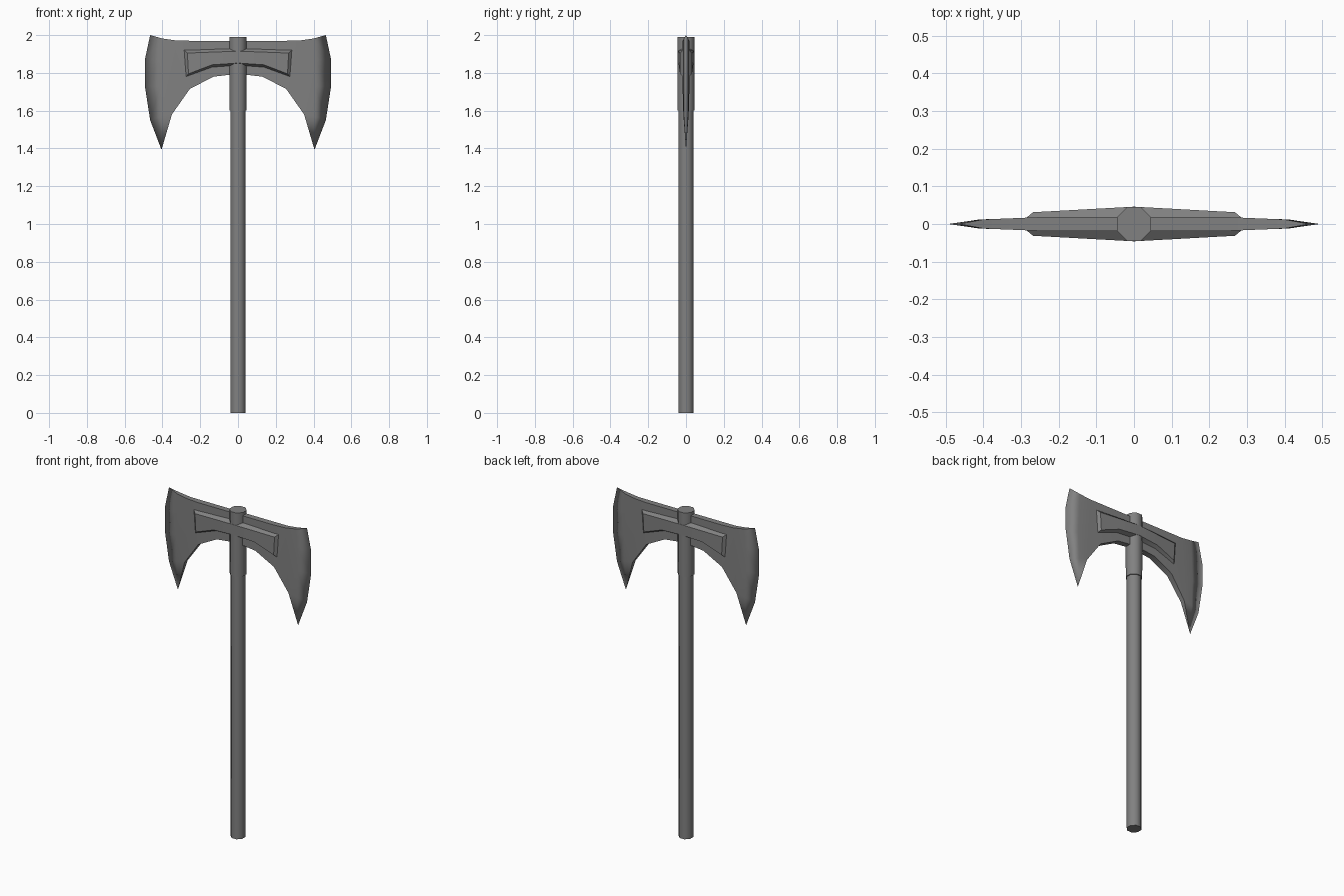
import bpy, bmesh, math
from mathutils import Vector

cube = bpy.data.objects.get("Cube")
if cube:
    bpy.data.objects.remove(cube, do_unlink=True)

steel = bpy.data.materials.new("dark_grey_metal")
steel.use_nodes = True
GREY = (0.22, 0.22, 0.22, 1)
steel.diffuse_color = GREY
steel.node_tree.nodes["Principled BSDF"].inputs["Base Color"].default_value = GREY


def finish(name, bm, mirrored=False, angle=30):
    """Turn a bmesh into a smooth object whose steep edges stay sharp."""
    bmesh.ops.remove_doubles(bm, verts=bm.verts, dist=0.0005)
    bmesh.ops.recalc_face_normals(bm, faces=bm.faces)
    for f in bm.faces:
        f.smooth = True
    for e in bm.edges:
        if len(e.link_faces) == 2:
            e.smooth = e.calc_face_angle() < math.radians(angle)
    mesh = bpy.data.meshes.new(name)
    bm.to_mesh(mesh)
    bm.free()
    mesh.materials.append(steel)
    obj = bpy.data.objects.new(name, mesh)
    bpy.context.collection.objects.link(obj)
    if mirrored:
        mod = obj.modifiers.new("mirror", 'MIRROR')
        mod.use_axis = (True, True, False)
        mod.merge_threshold = 0.0005
    return obj


def face(bm, points):
    """Add a face facing the front, given (x, y, z) points."""
    f = bm.faces.new([bm.verts.new(p) for p in points])
    f.normal_update()
    return f


def octagon_rod(name, rings):
    """Eight-sided rod through (z, half width) rings, flats square to the axes."""
    bm = bmesh.new()
    loops = []
    for z, half in rings:
        r = half / math.cos(math.pi / 8)
        loops.append([Vector((r * math.cos(a), r * math.sin(a), z))
                      for a in [(i + 0.5) * math.pi / 4 for i in range(8)]])
    for low, high in zip(loops, loops[1:]):
        for i in range(8):
            j = (i + 1) % 8
            face(bm, [low[i], low[j], high[j], high[i]])
    face(bm, loops[0][::-1])
    face(bm, loops[-1])
    return finish(name, bm, angle=50)


# Handle and the socket around its upper end
octagon_rod("handle", [(0, 0.039), (1.65, 0.039)])
octagon_rod("socket", [(1.6, 0.044), (1.99, 0.045)])

# Double blade: one quarter, mirrored sideways and front to back
top = [(0, 1.97), (0.13, 1.97), (0.255, 1.97), (0.33, 1.972), (0.40, 1.982)]
under = [(0, 1.795), (0.13, 1.78), (0.255, 1.715), (0.35, 1.58)]
bevel = [top[-1], (0.405, 1.87), (0.41, 1.73), (0.405, 1.57)]
edge = [(0.465, 2.0), (0.493, 1.87), (0.493, 1.73), (0.465, 1.55)]
tip = (0.405, 1.393)


def half_thickness(p):
    if p == tip or p in edge:
        return 0
    return 0.018 - 0.006 * max(0, min(1, (p[0] - 0.255) / 0.145))


def front(p):
    return (p[0], -half_thickness(p), p[1])


def middle(p):
    return (p[0], 0, p[1])


bm = bmesh.new()
for i in range(3):
    face(bm, [front(p) for p in (under[i], under[i + 1], top[i + 1], top[i])])
# Cheek between the last rib and the ground bevel
face(bm, [front(p) for p in (under[3], bevel[2], bevel[1], top[3])])
face(bm, [front(p) for p in (top[3], bevel[1], bevel[0])])
face(bm, [front(p) for p in (under[3], bevel[3], bevel[2])])
face(bm, [front(p) for p in (under[3], tip, bevel[3])])
# Ground bevel out to the cutting edge
for i in range(3):
    face(bm, [front(p) for p in (bevel[i], bevel[i + 1], edge[i + 1], edge[i])])
face(bm, [front(p) for p in (bevel[3], tip, edge[3])])
# Rim along the top and the inner curve
for line in (top + [edge[0]], under + [tip]):
    for a, b in zip(line, line[1:]):
        loop = [front(a), front(b), middle(b), middle(a)]
        face(bm, [p for k, p in enumerate(loop) if p not in loop[:k]])
finish("double_blade", bm, mirrored=True)

# Raised bow-tie plate on each cheek, sloping towards the ends
base = [(0, 1.93), (0.285, 1.92), (0.275, 1.78), (0.137, 1.83), (0, 1.84)]
crown = [(0, 1.915), (0.268, 1.905), (0.262, 1.795), (0.137, 1.843), (0, 1.852)]


def crown_point(p):
    return (p[0], -(0.046 - 0.055 * p[0]), p[1])


bm = bmesh.new()
bottom = [(x, -0.017, z) for x, z in base]
raised = [crown_point(p) for p in crown]
split = crown_point((0.137, 1.91))
face(bm, [raised[0], raised[4], raised[3], split])
face(bm, [split, raised[3], raised[2], raised[1]])
face(bm, [bottom[0], raised[0], split, raised[1], bottom[1]])
for i in range(1, 4):
    face(bm, [bottom[i], raised[i], raised[i + 1], bottom[i + 1]])
finish("raised_plates", bm, mirrored=True, angle=20)
